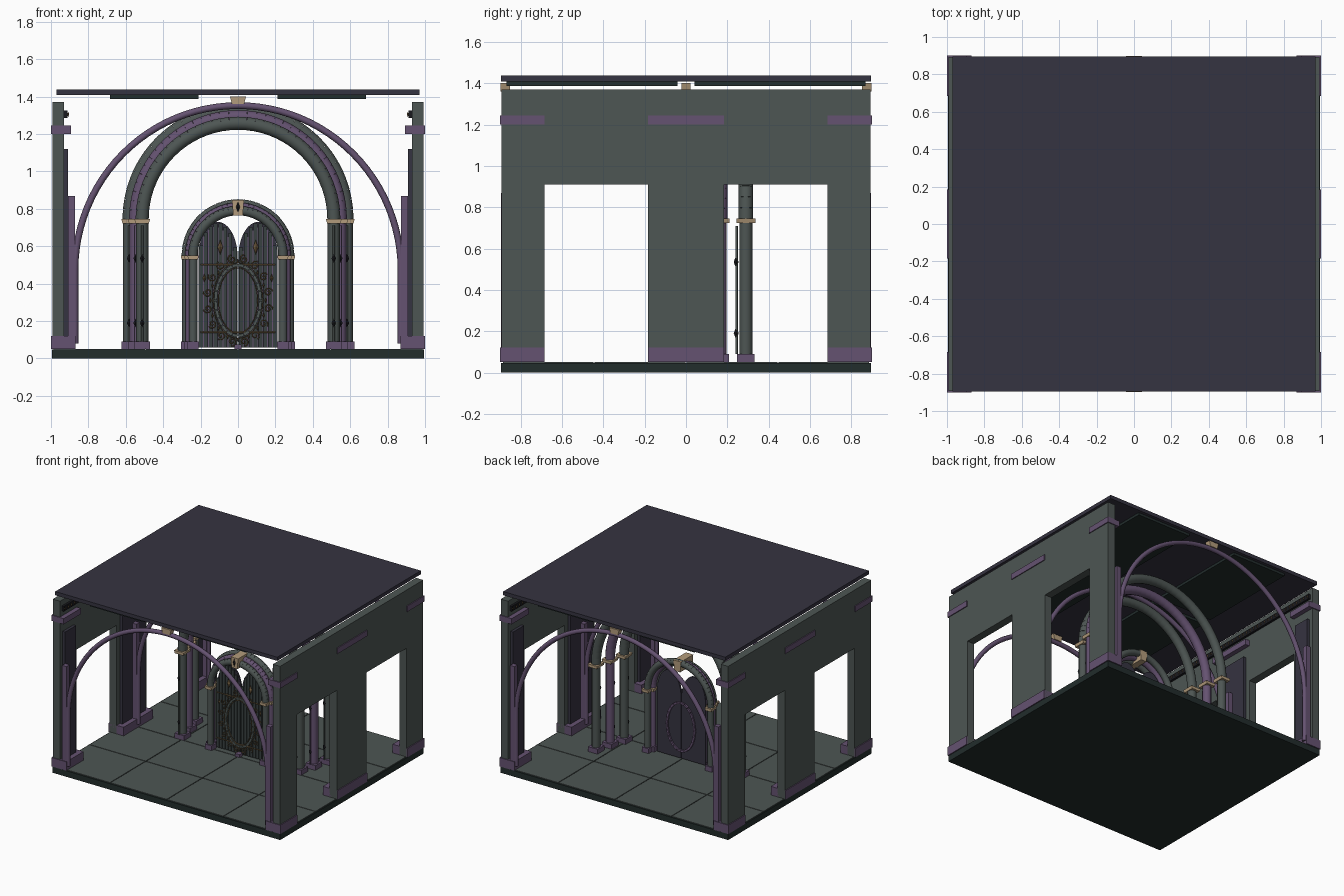
import bpy, bmesh
from math import pi, cos, sin
from mathutils import Matrix, Vector

if "Cube" in bpy.data.objects:
    bpy.data.objects.remove(bpy.data.objects["Cube"])


def material(name, rgb):
    m = bpy.data.materials.new(name)
    m.use_nodes = True
    m.diffuse_color = (*rgb, 1)
    bsdf = m.node_tree.nodes["Principled BSDF"]
    bsdf.inputs["Base Color"].default_value = (*rgb, 1)
    bsdf.inputs["Roughness"].default_value = 0.8
    return m


STONE = material("grey green stone", (0.075, 0.092, 0.087))
PURPLE = material("purple trim", (0.13, 0.085, 0.165))
SLATE = material("dark violet slate", (0.036, 0.033, 0.052))
GOLD = material("pale gold", (0.45, 0.33, 0.2))
BASE = material("dark green base", (0.016, 0.026, 0.025))
PLANK = material("door plank", (0.04, 0.052, 0.052))
BRASS = material("brass ornament", (0.2, 0.13, 0.06))
BLACK = material("black iron", (0.01, 0.01, 0.013))


class Part:
    """Collects simple solids into one mesh object."""

    def __init__(self, name, mat):
        self.name, self.mat, self.bm = name, mat, bmesh.new()

    def box(self, x0, x1, y0, y1, z0, z1, taper=1):
        mid = Vector((x0 + x1, y0 + y1, z0 + z1)) / 2
        size = Matrix.Diagonal((x1 - x0, y1 - y0, z1 - z0, 1))
        made = bmesh.ops.create_cube(self.bm, size=1, matrix=Matrix.Translation(mid) @ size)
        for v in made["verts"]:
            if v.co.z < mid.z:
                v.co.x = mid.x + (v.co.x - mid.x) * taper
        return self

    def rod(self, pos, r, length, tilt=0, sides=12, r2=None):
        mat = Matrix.Translation(pos) @ Matrix.Rotation(tilt, 4, 'Y')
        bmesh.ops.create_cone(self.bm, cap_ends=True, segments=sides, radius1=r,
                              radius2=r if r2 is None else r2, depth=length, matrix=mat)
        return self

    def diamond(self, x, y, z, r):
        for s in (1, -1):
            self.rod((x, y, z + s * r * 0.8), r * 0.6, r * 1.6, 0 if s > 0 else pi, 4, 0)
        return self

    def done(self, smooth=False):
        me = bpy.data.meshes.new(self.name)
        self.bm.to_mesh(me)
        self.bm.free()
        me.materials.append(self.mat)
        ob = bpy.data.objects.new(self.name, me)
        bpy.context.collection.objects.link(ob)
        if smooth:
            bpy.ops.object.select_all(action='DESELECT')
            ob.select_set(True)
            bpy.context.view_layer.objects.active = ob
            bpy.ops.object.shade_smooth_by_angle(angle=0.7)
        return ob


def tube(name, mat, paths, r, closed=False):
    cu = bpy.data.curves.new(name, 'CURVE')
    cu.dimensions = '3D'
    cu.bevel_depth, cu.bevel_resolution, cu.use_fill_caps = r, 2, True
    for pts in paths:
        sp = cu.splines.new('POLY')
        sp.points.add(len(pts) - 1)
        for p, co in zip(sp.points, pts):
            p.co = (*co, 1)
        sp.use_cyclic_u = closed
    cu.materials.append(mat)
    ob = bpy.data.objects.new(name, cu)
    bpy.context.collection.objects.link(ob)


def ellipse(cx, y, cz, rx, rz, a0=0, a1=2 * pi, n=40):
    return [(cx + rx * cos(a0 + (a1 - a0) * i / n), y, cz + rz * sin(a0 + (a1 - a0) * i / n))
            for i in range(n + 1)]


SIDES = (-1, 1)
PIERS = ((-0.9, -0.685), (-0.185, 0.185), (0.685, 0.9))

# Floor slab and tiles
Part("floor_base", BASE).box(-0.995, 0.995, -0.895, 0.895, 0, 0.047).done()
tiles = Part("floor_tiles", STONE)
for i in range(4):
    for j in range(4):
        x, y = -0.99 + i * 0.495, -0.89 + j * 0.445
        tiles.box(x + 0.003, x + 0.492, y + 0.003, y + 0.442, 0.04, 0.052)
tiles.done()

# Roof slab and ceiling panels
Part("roof_slab", SLATE).box(-0.97, 0.97, -0.895, 0.895, 1.408, 1.437).done()
ceiling = Part("ceiling_panels", BASE)
for s in SIDES:
    for t in SIDES:
        ceiling.box(*sorted((s * 0.21, s * 0.685)), *sorted((t * 0.04, t * 0.87)), 1.388, 1.41)
ceiling.done()

# Side walls with piers, plinths, bands and inner panels
for s, side in zip(SIDES, ("right", "left")):
    def span(a, b):
        return sorted((s * a, s * b))
    wall = Part(side + "_wall", STONE).box(*span(0.93, 0.993), -0.893, 0.893, 0.91, 1.37)
    trim = Part(side + "_wall_trim", PURPLE)
    panel = Part(side + "_wall_panels", SLATE)
    for y0, y1 in PIERS:
        wall.box(*span(0.93, 0.993), max(y0, -0.893), min(y1, 0.893), 0.05, 0.91)
        trim.box(*span(0.87, 1.0), y0, y1, 0.05, 0.12)
        trim.box(*span(0.893, 1.0), y0, y1, 1.2, 1.245)
        panel.box(*span(0.908, 0.932), y0 + 0.04, y1 - 0.04, 0.12, 1.12)
    wall.done()
    # Pilasters that carry the ribs
    for y in (-0.875, 0, 0.875):
        trim.box(*span(0.872, 0.91), y - 0.02, y + 0.02, 0.12, 0.87)
    trim.done()
    panel.done()
    rail = Part(side + "_cornice_rail", BLACK).box(*span(0.912, 0.932), -0.87, 0.87, 1.285, 1.325)
    rail.done()
    beads = Part(side + "_cornice_beads", BRASS)
    for i in range(44):
        beads.diamond(s * 0.908, -0.86 + i * 0.04, 1.305, 0.009)
    beads.done()

# Three wide ribs with keystones
ribs = []
for y in (-0.875, 0, 0.875):
    ribs.append([(0.872, y, 0.08)] + ellipse(0, y, 0.47, 0.872, 0.882, 0, pi, 48) + [(-0.872, y, 0.08)])
tube("vault_ribs", PURPLE, ribs, 0.018)
keys = Part("rib_keystones", GOLD)
for y in (-0.875, 0, 0.875):
    keys.box(-0.043, 0.043, y - 0.022, y + 0.022, 1.36, 1.402, 0.75)
keys.done()


def order(name, mat, y, radius, spring, r, blocks, cap):
    """One ring of arch blocks on two columns with plinths and capitals."""
    arch = Part(name + "_blocks", mat)
    step = pi / blocks
    for i in range(blocks):
        a = (i + 0.5) * step
        arch.rod((radius * cos(a), y, spring + radius * sin(a)), r, (radius + r * 0.4) * step, -a)
    arch.done(True)
    shaft = Part(name + "_columns", mat)
    plinth = Part(name + "_plinths", PURPLE)
    capital = Part(name + "_capitals", GOLD)
    iron = Part(name + "_ornaments", BLACK)
    for s in SIDES:
        x = s * radius
        shaft.rod((x, y, (spring + 0.05) / 2), r * 0.92, spring - 0.05)
        plinth.box(x - cap, x + cap, y - cap, y + cap, 0.05, 0.09)
        capital.box(x - cap, x + cap, y - cap - 0.004, y + cap + 0.004, spring - 0.022, spring, 0.85)
        # Slim rod with two diamonds in front of the taller columns
        if spring > 0.7:
            shaft.rod((x, y - r - 0.01, 0.4), 0.006, 0.62)
            for z in (0.19, 0.535):
                iron.diamond(x, y - r - 0.012, z, 0.02)
    for p in (shaft, plinth, capital, iron):
        p.done(p is shaft)


# Great stepped arch and smaller door arch
for i, (mat, tag) in enumerate(((STONE, "outer"), (PURPLE, "middle"), (STONE, "inner"))):
    order("great_arch_" + tag, mat, 0.29 - 0.125 * i, 0.582 - 0.035 * i, 0.745, 0.035, 36, 0.042)
    order("door_arch_" + tag, mat, 0.085 - 0.042 * i, 0.276 - 0.018 * i, 0.55, 0.025, 30, 0.03)
Part("door_keystone", GOLD).box(-0.032, 0.032, -0.045, 0.11, 0.765, 0.848, 0.8).done()
Part("keystone_diamond", BLACK).diamond(0, -0.047, 0.81, 0.018).done()

# Door leaves: rounded slabs with planks on the front
DOOR_Y = 0.045
slab = Part("door_back_slab", SLATE)
planks = Part("door_planks", PLANK)
seams = Part("door_seams", PURPLE)


def leaf_top(x):
    return 0.54 + 0.19 * max(0, 1 - ((abs(x) - 0.107) / 0.107) ** 2) ** 0.5


for s in SIDES:
    cx = s * 0.107
    outline = [(cx + 0.105, 0.06), (cx - 0.105, 0.06)]
    top = [(p[0], p[2]) for p in ellipse(cx, 0, 0.54, 0.105, 0.19, pi, 0, 24)]
    verts = [slab.bm.verts.new((x, DOOR_Y, z)) for x, z in outline + top]
    face = slab.bm.faces.new(verts)
    ext = bmesh.ops.extrude_face_region(slab.bm, geom=[face])
    bmesh.ops.translate(slab.bm, vec=(0, 0.014, 0),
                        verts=[g for g in ext["geom"] if isinstance(g, bmesh.types.BMVert)])
    for i in range(8):
        x = s * (0.016 + i * 0.026)
        z = leaf_top(abs(x) - 0.011 if abs(x) < 0.107 else abs(x) + 0.009) - 0.004
        planks.box(x - 0.01, x + 0.01, DOOR_Y - 0.014, DOOR_Y + 0.002, 0.06, z)
        seams.box(x + s * 0.01, x + s * 0.014, DOOR_Y - 0.006, DOOR_Y + 0.002, 0.06, z - 0.02) \
            if s > 0 else seams.box(x - 0.014, x - 0.01, DOOR_Y - 0.006, DOOR_Y + 0.002, 0.06, z - 0.02)
bmesh.ops.recalc_face_normals(slab.bm, faces=slab.bm.faces)
for p in (slab, planks, seams):
    p.done()

# Oval rings of blocks, stone on the front and purple on the back
for name, mat, y in (("front_oval_ring", STONE, DOOR_Y - 0.018), ("back_oval_ring", PURPLE, DOOR_Y + 0.016)):
    ring = Part(name, mat)
    pts = ellipse(0, y, 0.31, 0.12, 0.19, n=24)
    for p, q in zip(pts, pts[1:]):
        p, q = Vector(p), Vector(q)
        d = q - p
        rot = d.to_track_quat('Z', 'Y').to_matrix().to_4x4()
        size = Matrix.Diagonal((0.02, 0.016, d.length * 0.92, 1))
        bmesh.ops.create_cube(ring.bm, size=1, matrix=Matrix.Translation((p + q) / 2) @ rot @ size)
    ring.done()

# Brass bands, oval outlines and scrolls on the front
YF = DOOR_Y - 0.024
tube("door_oval_outline", BRASS, [ellipse(0, YF, 0.31, r, r + 0.07) for r in (0.105, 0.133)], 0.0025, True)
tube("door_bands", BRASS, [[(-0.2, YF, z), (0.2, YF, z)] for z in (0.14, 0.5)], 0.004)
scrolls, studs = [], Part("door_studs", BRASS)
for i in range(16):
    a = (i + 0.5) * pi / 8
    x, z = 0.165 * cos(a), 0.31 + 0.225 * sin(a)
    scrolls.append([(x + 0.024 * (1 - t / 20) * cos(a + t * 0.5), YF,
                     z + 0.024 * (1 - t / 20) * sin(a + t * 0.5)) for t in range(18)])
    studs.diamond(0.148 * cos(a + 0.2), YF, 0.31 + 0.21 * sin(a + 0.2), 0.009)
tube("door_scrolls", BRASS, scrolls, 0.003)
for s in SIDES:
    studs.diamond(s * 0.095, YF, 0.595, 0.024)
    studs.diamond(s * 0.18, YF, 0.43, 0.014)
studs.done()
Part("door_stop", PURPLE).box(-0.02, 0.02, -0.01, 0.03, 0.05, 0.075).done()
